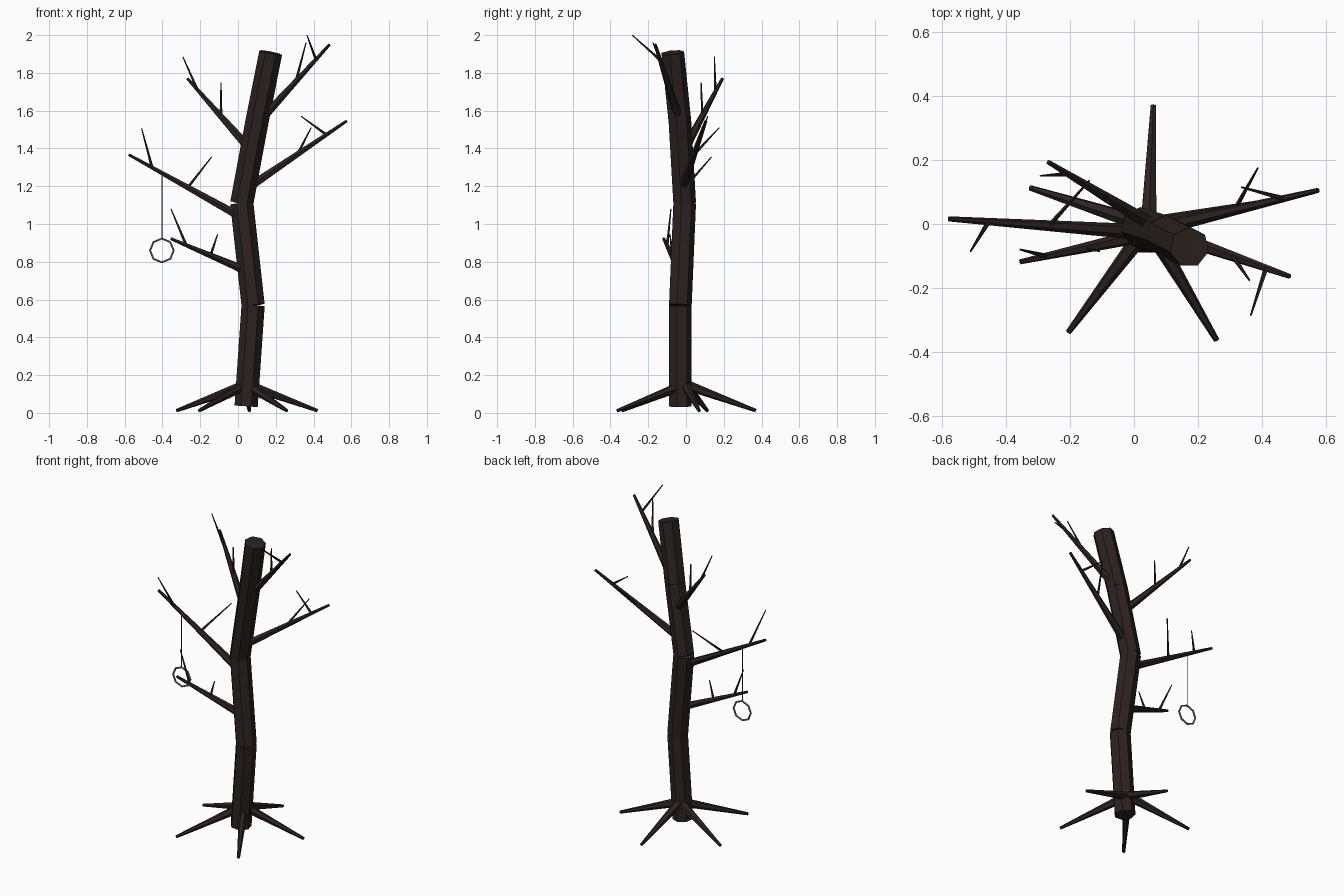
import bpy, bmesh, math
from mathutils import Vector, Matrix


def material(name, rgb):
    m = bpy.data.materials.new(name)
    m.diffuse_color = (*rgb, 1)
    return m


BARK = material("dark_bark", (0.025, 0.016, 0.015))
WIRE = material("dark_grey_wire", (0.08, 0.08, 0.08))
METAL = material("grey_metal", (0.21, 0.21, 0.21))


def limb(name, a, b, r1, r2, sides, mat):
    """Flat-sided tapered cylinder from point a to point b."""
    a, b = Vector(a), Vector(b)
    d = b - a
    rot = Vector((0, 0, 1)).rotation_difference(d).to_matrix().to_4x4()
    bm = bmesh.new()
    bmesh.ops.create_cone(bm, cap_ends=True, segments=sides, radius1=r1, radius2=r2,
                          depth=d.length, matrix=Matrix.Translation((a + b) / 2) @ rot)
    me = bpy.data.meshes.new(name)
    bm.to_mesh(me)
    bm.free()
    me.materials.append(mat)
    ob = bpy.data.objects.new(name, me)
    bpy.context.collection.objects.link(ob)
    return ob


# Trunk: four seven-sided sections that bend at each joint
joints = [(0.043, -0.033, 0.035), (0.08, -0.033, 0.57), (0.02, -0.01, 1.11),
          (0.10, -0.035, 1.54), (0.173, -0.073, 1.907)]
for i, (a, b) in enumerate(zip(joints, joints[1:])):
    limb(f"trunk_section_{i + 1}", a, b, 0.063, 0.063, 7, BARK)

# Roots spreading to the ground
root_tips = [(0.06, 0.37), (-0.325, 0.113), (-0.205, -0.338), (0.258, -0.363), (0.42, 0.07)]
for i, (x, y) in enumerate(root_tips):
    limb(f"root_{i + 1}", (0.045, -0.005, 0.15), (x, y, 0.012), 0.028, 0.009, 6, BARK)

# Branches: base, tip, then the twigs growing from each
branches = [
    ((0.02, -0.025, 1.035), (-0.578, 0.016, 1.367),
     [((-0.455, 0.005, 1.30), (-0.51, -0.085, 1.505)),
      ((-0.265, -0.005, 1.195), (-0.14, 0.135, 1.355))]),
    ((0.05, -0.03, 0.75), (-0.355, -0.118, 0.922),
     [((-0.275, -0.10, 0.89), (-0.355, -0.08, 1.08)),
      ((-0.145, -0.073, 0.835), (-0.108, -0.085, 0.945))]),
    ((0.05, -0.02, 1.19), (0.575, 0.105, 1.545),
     [((0.465, 0.08, 1.475), (0.335, 0.115, 1.57)),
      ((0.315, 0.045, 1.37), (0.387, 0.175, 1.51))]),
    ((0.06, -0.005, 1.40), (-0.267, 0.193, 1.77),
     [((-0.21, 0.155, 1.70), (-0.292, 0.15, 1.885)),
      ((-0.09, 0.085, 1.575), (-0.09, 0.08, 1.75))]),
    ((0.12, -0.035, 1.55), (0.485, -0.163, 1.95),
     [((0.412, -0.14, 1.87), (0.365, -0.285, 2.0)),
      ((0.308, -0.10, 1.76), (0.36, -0.175, 1.96))]),
]
for i, (a, b, twigs) in enumerate(branches):
    limb(f"branch_{i + 1}", a, b, 0.025, 0.008, 6, BARK)
    for j, (p, q) in enumerate(twigs):
        limb(f"twig_{i + 1}_{j + 1}", p, q, 0.008, 0.003, 5, BARK)

# Hanging wire and octagonal ring
limb("hanging_wire", (-0.403, 0.003, 1.265), (-0.403, 0.003, 0.925), 0.003, 0.003, 5, WIRE)
bpy.ops.mesh.primitive_torus_add(major_segments=8, minor_segments=5, major_radius=0.062,
                                 minor_radius=0.006, location=(-0.403, 0.003, 0.86),
                                 rotation=(math.pi / 2, 0, 0))
ring = bpy.context.object
ring.name = "hanging_ring"
ring.data.materials.clear()
ring.data.materials.append(METAL)
for p in ring.data.polygons:
    p.use_smooth = False
